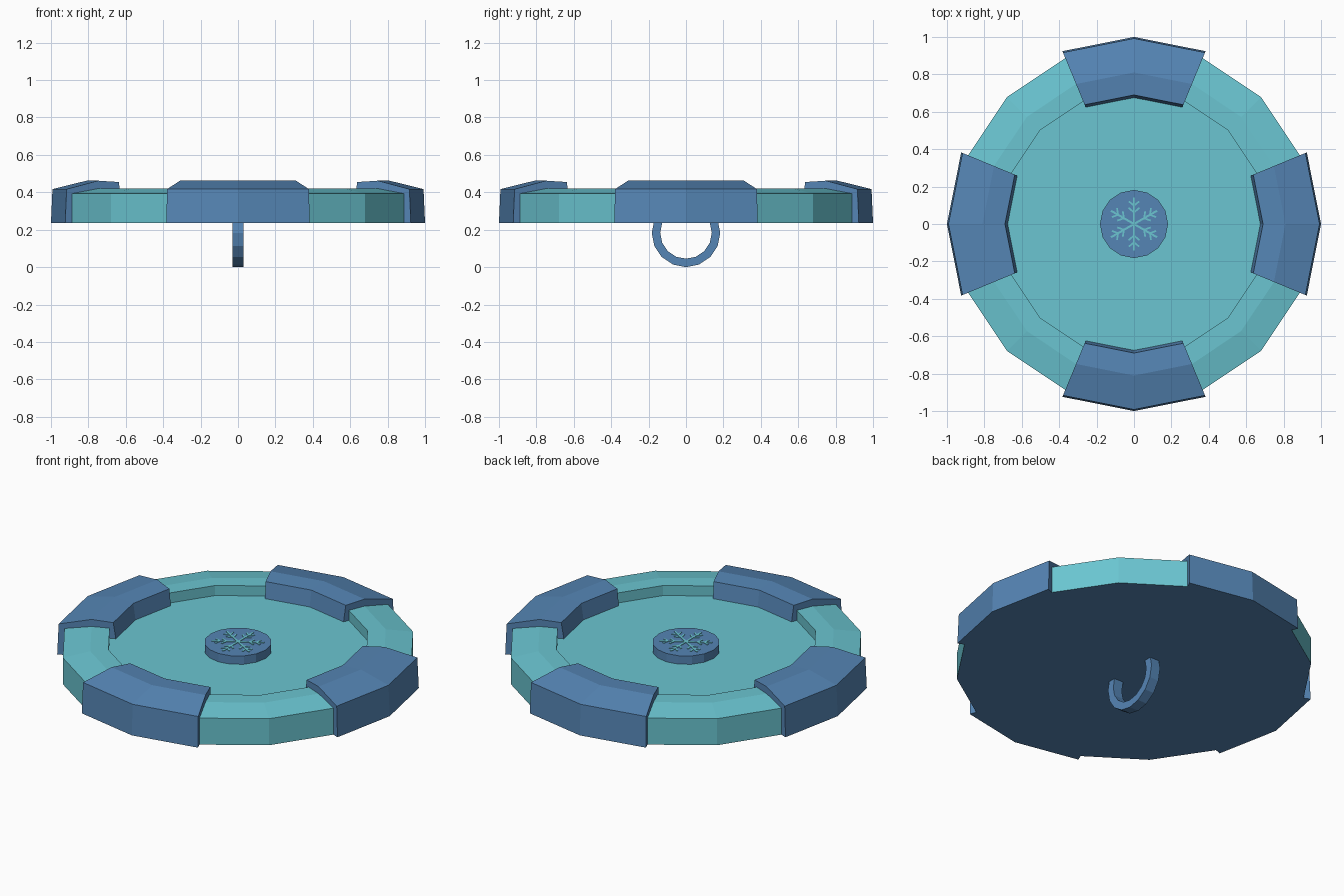
import bpy
from math import sin, cos, pi
from mathutils import Matrix

if "Cube" in bpy.data.objects:
    bpy.data.objects.remove(bpy.data.objects["Cube"])


def material(name, rgb):
    m = bpy.data.materials.new(name)
    m.diffuse_color = (*rgb, 1)
    m.use_nodes = True
    m.node_tree.nodes["Principled BSDF"].inputs["Base Color"].default_value = m.diffuse_color
    return m


TEAL = material("teal", (0.145, 0.56, 0.64))
BLUE = material("blue", (0.091, 0.235, 0.46))
SEG = 16
STEP = 2 * pi / SEG


def make(name, verts, faces, *mats):
    me = bpy.data.meshes.new(name)
    me.from_pydata(verts, [], faces)
    for m in mats:
        me.materials.append(m)
    ob = bpy.data.objects.new(name, me)
    bpy.context.collection.objects.link(ob)
    return ob


def lathe(name, profile, mat, closed=False, start=0.0, steps=SEG, full=True):
    """Sweep an (r, z) profile about z; capped top/bottom, a closed ring, or a closed arc."""
    n = len(profile)
    cols = steps if full else steps + 1
    verts = [(r * cos(start + i * STEP), r * sin(start + i * STEP), z)
             for i in range(cols) for r, z in profile]
    faces = []
    for i in range(steps):
        a, b = i * n, (i + 1) % cols * n
        for j in range(n if closed else n - 1):
            k = (j + 1) % n
            faces.append((a + j, b + j, b + k, a + k))
    if not full:
        faces += [tuple(range(n)), tuple(range((cols - 1) * n, cols * n))[::-1]]
    elif not closed:
        faces += [tuple(i * n for i in range(cols))[::-1],
                  tuple(i * n + n - 1 for i in range(cols))]
    return make(name, verts, faces, mat)


FLOOR, TOP = 0.36, 0.41

# Dish with raised, bevelled rim and a blue underside
dish = lathe("dish", [(0.96, 0.235), (0.96, 0.393), (0.81, 0.42), (0.71, 0.42), (0.71, FLOOR)], TEAL)
dish.data.materials.append(BLUE)
dish.data.polygons[len(dish.data.polygons) - 2].material_index = 1

# Four clamps wrapped over the rim
clamp_profile = [(0.68, 0.235), (1.0, 0.235), (0.992, 0.417), (0.81, 0.462), (0.69, 0.455), (0.675, 0.355)]
for q in range(4):
    lathe(f"rim_clamp_{q + 1}", clamp_profile, BLUE, closed=True,
          start=q * pi / 2 - STEP, steps=2, full=False)

# Centre button
lathe("centre_button", [(0.182, FLOOR - 0.01), (0.182, TOP)], BLUE)

# Hanging ring underneath, turned to lie in the yz plane
ring = lathe("hanging_ring", [(0.138, -0.03), (0.183, -0.03), (0.183, 0.03), (0.138, 0.03)],
             BLUE, closed=True)
ring.data.transform(Matrix.Translation((0, 0, 0.183)) @ Matrix.Rotation(pi / 2, 4, 'Y'))

# Snowflake inlay: six arms, each with two pairs of twigs
verts, faces = [], []


def bar(p, angle, length, width):
    d, s = (cos(angle), sin(angle)), (-sin(angle) * width / 2, cos(angle) * width / 2)
    b = len(verts)
    for z in (TOP - 0.005, TOP + 0.003):
        for t, side in ((0, -1), (length, -1), (length, 1), (0, 1)):
            verts.append((p[0] + d[0] * t + s[0] * side, p[1] + d[1] * t + s[1] * side, z))
    quads = [(3, 2, 1, 0), (4, 5, 6, 7)] + [(i, (i + 1) % 4, (i + 1) % 4 + 4, i + 4) for i in range(4)]
    faces.extend(tuple(b + i for i in f) for f in quads)


for k in range(6):
    a = pi / 2 + k * pi / 3
    bar((0, 0), a, 0.142, 0.011)
    for r, length in ((0.062, 0.038), (0.098, 0.036)):
        for side in (-1, 1):
            bar((r * cos(a), r * sin(a)), a + side * pi / 3.6, length, 0.009)
make("snowflake_inlay", verts, faces, TEAL)
